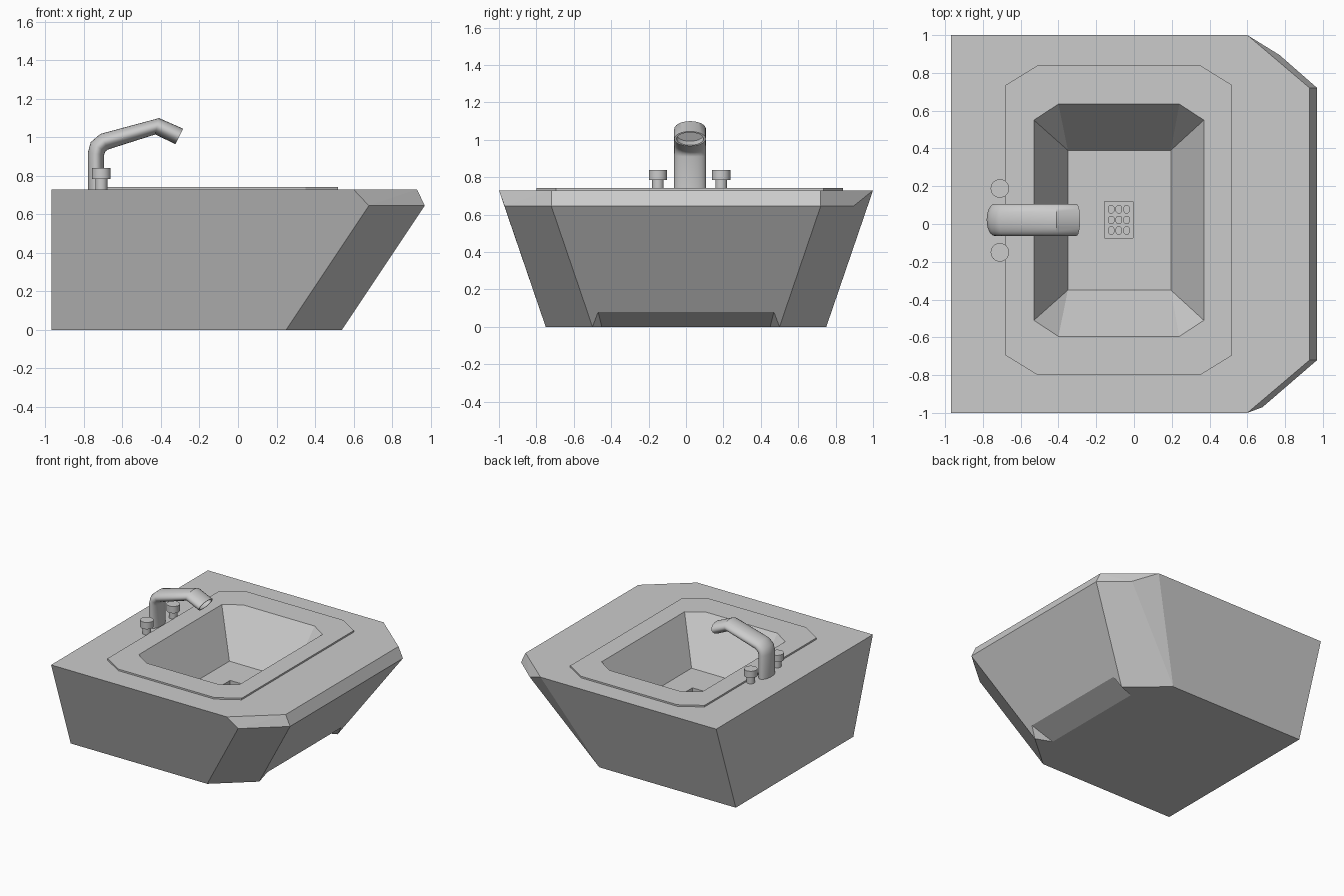
import bpy, bmesh, math
from mathutils import Vector

if "Cube" in bpy.data.objects:
    bpy.data.objects.remove(bpy.data.objects["Cube"])


def make_object(name, bm):
    bmesh.ops.recalc_face_normals(bm, faces=bm.faces[:])
    mesh = bpy.data.meshes.new(name)
    bm.to_mesh(mesh)
    bm.free()
    obj = bpy.data.objects.new(name, mesh)
    bpy.context.collection.objects.link(obj)
    return obj


def hulls(name, point_sets):
    """One object holding a convex solid for every set of points."""
    total = bpy.data.meshes.new("hull_build")
    out = bmesh.new()
    for pts in point_sets:
        bm = bmesh.new()
        vs = [bm.verts.new(p) for p in pts]
        res = bmesh.ops.convex_hull(bm, input=vs)
        loose = [v for v in bm.verts if not v.link_faces]
        bmesh.ops.delete(bm, geom=loose, context='VERTS')
        bmesh.ops.dissolve_limit(bm, angle_limit=0.01, verts=bm.verts[:], edges=bm.edges[:])
        bmesh.ops.recalc_face_normals(bm, faces=bm.faces[:])
        bm.to_mesh(total)
        bm.free()
        out.from_mesh(total)
    bpy.data.meshes.remove(total)
    return make_object(name, out)


def octagon(cx, cy, hx, hy, bx, by, z):
    """Rectangle with cut corners."""
    pts = []
    for sx in (-1, 1):
        for sy in (-1, 1):
            pts.append((cx + sx * hx, cy + sy * (hy - by), z))
            pts.append((cx + sx * (hx - bx), cy + sy * hy, z))
    return pts


def cut(obj, cutter):
    mod = obj.modifiers.new("cut", 'BOOLEAN')
    mod.operation = 'DIFFERENCE'
    mod.solver = 'EXACT'
    mod.object = cutter
    bpy.context.view_layer.objects.active = obj
    bpy.ops.object.modifier_apply(modifier=mod.name)


# basin body: flared block with cut front corners and a bevelled front lip
body_pts = [(0.68, -0.97, 0.645), (0.77, 0.895, 0.645)]
for s in (-1, 1):
    body_pts += [(-0.97, s, 0.73), (0.6, s, 0.73), (0.93, 0.72 * s, 0.73),
                 (0.97, 0.72 * s, 0.645), (-0.97, 0.75 * s, 0),
                 (0.25, 0.75 * s, 0), (0.54, 0.5 * s, 0)]
body = hulls("basin_body", [body_pts])

# thin raised rim around the bowl
CX, CY = -0.08, 0.02
rim = hulls("bowl_rim", [octagon(CX, CY, 0.6, 0.82, 0.17, 0.105, 0.73)
                         + octagon(CX, CY, 0.6, 0.82, 0.17, 0.105, 0.743)])

# bowl cutter
bowl_pts = [p for z in (0.743, 0.9)
            for p in octagon(CX, CY, 0.45, 0.615, 0.13, 0.085, z)]
bowl_pts += [(x, y, 0.395) for x in (-0.35, 0.195) for y in (-0.35, 0.39)]
bowl_cutter = hulls("bowl_cutter", [bowl_pts])

# drain recess and its nine small holes
drain_cutter = hulls("drain_cutter", [[(x, y, z) for x in (-0.155, -0.005)
                                       for y in (-0.075, 0.12) for z in (0.34, 0.42)]])
hole_cutter = hulls("hole_cutter", [
    [p for z in (0.31, 0.36)
     for p in octagon(CX + i * 0.041, 0.022 + j * 0.056, 0.014, 0.019, 0.006, 0.008, z)]
    for i in (-1, 0, 1) for j in (-1, 0, 1)])

# toe recess under the front edge
toe = [(0.364, 0.445, -0.02), (0.648, 0.476, 0.104), (0.572, 0.525, -0.02)]
toe_cutter = hulls("toe_cutter", [[(x, s * y, z) for x, y, z in toe for s in (-1, 1)]])

for cutter in (bowl_cutter, drain_cutter, hole_cutter, toe_cutter):
    cut(body, cutter)
cut(rim, bowl_cutter)
for cutter in (bowl_cutter, drain_cutter, hole_cutter, toe_cutter):
    bpy.data.objects.remove(cutter)

# faucet: oval tube lofted through outer/inner profile pairs (x, z)
sections = [((-0.78, 0.725), (-0.695, 0.725)), ((-0.78, 0.92), (-0.695, 0.91)),
            ((-0.765, 0.975), (-0.69, 0.925)), ((-0.715, 1.018), (-0.675, 0.937)),
            ((-0.41, 1.1), (-0.43, 1.015)), ((-0.285, 1.045), (-0.325, 0.965))]
SIDES, HALF_W = 24, 0.085
bm = bmesh.new()
rings = []


def add_ring(outer, inner, scale=1.0, shift=(0, 0, 0)):
    a, b = Vector((outer[0], 0.022, outer[1])), Vector((inner[0], 0.022, inner[1]))
    mid, half = (a + b) / 2 + Vector(shift), (a - b) / 2 * scale
    ring = []
    for k in range(SIDES):
        t = 2 * math.pi * k / SIDES
        ring.append(bm.verts.new(mid + half * math.cos(t)
                                 + Vector((0, HALF_W * scale * math.sin(t), 0))))
    rings.append(ring)


for outer, inner in sections:
    add_ring(outer, inner)
add_ring(*sections[-1], scale=0.85)
add_ring(*sections[-1], scale=0.85, shift=(-0.045, 0, 0.022))
for r0, r1 in zip(rings, rings[1:]):
    for k in range(SIDES):
        n = (k + 1) % SIDES
        bm.faces.new((r0[k], r0[n], r1[n], r1[k]))
bm.faces.new(rings[0])
bm.faces.new(rings[-1])
faucet = make_object("faucet_spout", bm)
smooth = [faucet]

# tap handles: stem with a wider knob
for side, y in (("left", -0.15), ("right", 0.188)):
    for part, r, z0, z1 in (("stem", 0.031, 0.725, 0.79), ("knob", 0.049, 0.785, 0.84)):
        bpy.ops.mesh.primitive_cylinder_add(vertices=24, radius=r, depth=z1 - z0,
                                            location=(-0.71, y, (z0 + z1) / 2))
        obj = bpy.context.object
        obj.name = f"{side}_tap_{part}"
        smooth.append(obj)

for obj in smooth:
    bpy.ops.object.select_all(action='DESELECT')
    obj.select_set(True)
    bpy.context.view_layer.objects.active = obj
    bpy.ops.object.shade_smooth_by_angle(angle=math.radians(35))
